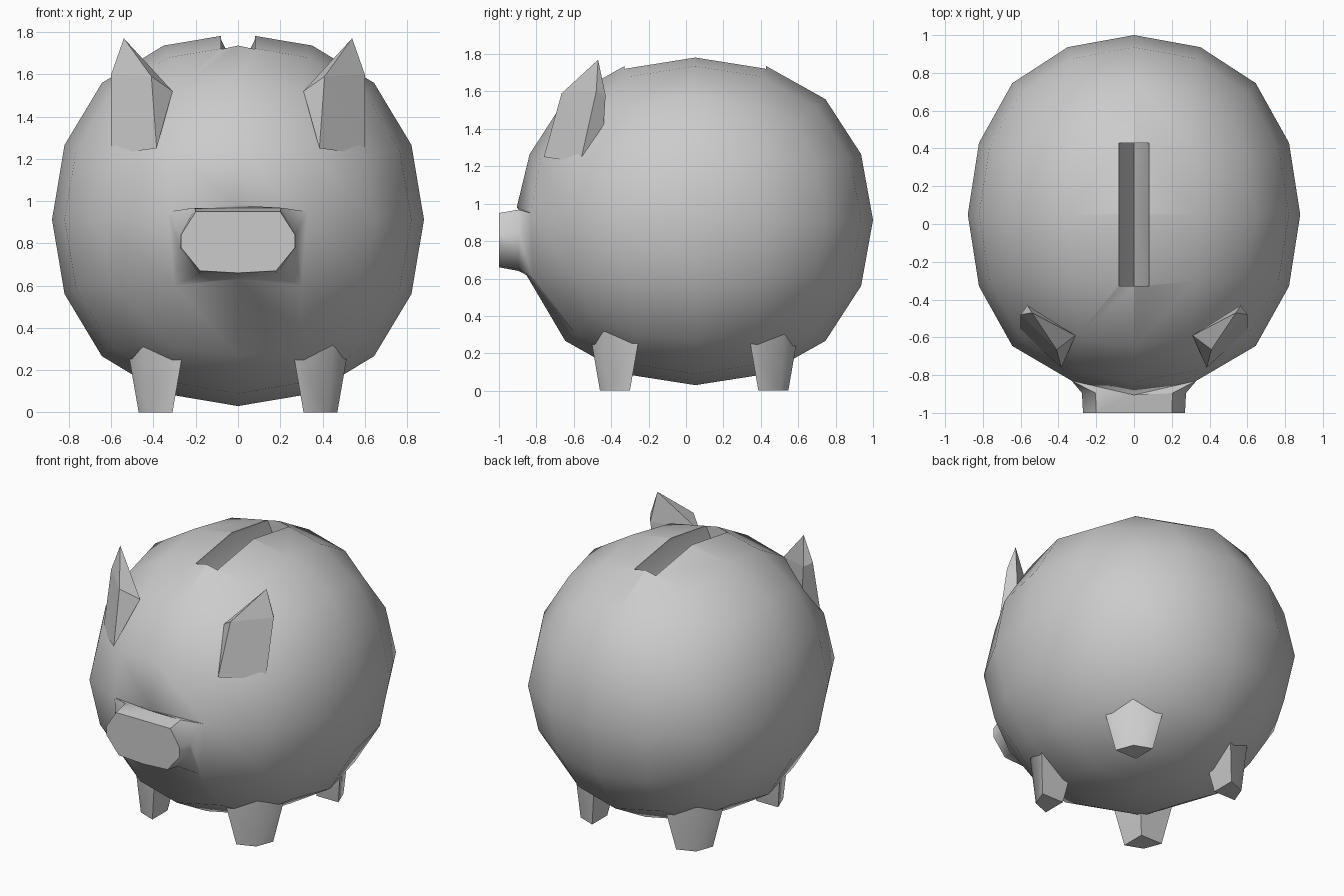
import bpy, bmesh, math

if "Cube" in bpy.data.objects:
    bpy.data.objects.remove(bpy.data.objects["Cube"])


def new_object(name, bm):
    bmesh.ops.recalc_face_normals(bm, faces=bm.faces[:])
    me = bpy.data.meshes.new(name)
    bm.to_mesh(me)
    bm.free()
    ob = bpy.data.objects.new(name, me)
    bpy.context.collection.objects.link(ob)
    return ob


def smooth(ob, degrees):
    bpy.ops.object.select_all(action='DESELECT')
    ob.select_set(True)
    bpy.context.view_layer.objects.active = ob
    bpy.ops.object.shade_smooth_by_angle(angle=math.radians(degrees))


def hull(name, points):
    bm = bmesh.new()
    for p in points:
        bm.verts.new(p)
    bmesh.ops.convex_hull(bm, input=bm.verts[:])
    loose = [v for v in bm.verts if not v.link_faces]
    bmesh.ops.delete(bm, geom=loose, context='VERTS')
    return new_object(name, bm)


def sign(x):
    return 0 if abs(x) < 0.05 else (1 if x > 0 else -1)


def loft(bm, a, b):
    for i in range(len(a)):
        j = (i + 1) % len(a)
        bm.faces.new(list(dict.fromkeys([a[i], a[j], b[j], b[i]])))


# Body: rounded cube
bpy.ops.mesh.primitive_cube_add(size=2)
body = bpy.context.object
body.name = "body"
sub = body.modifiers.new("round", 'SUBSURF')
sub.levels = 2
sub.use_limit_surface = False
bpy.ops.object.modifier_apply(modifier="round")

bm = bmesh.new()
bm.from_mesh(body.data)
extent = max(v.co.x for v in bm.verts)
for v in bm.verts:
    n = v.co / extent
    v.co = (n.x * 0.88, n.y * 0.95 + 0.05, n.z * 0.8825 + 0.9125)

# Snout: open two front faces, reshape the hole and draw it forward
front = []
for f in bm.faces:
    c = f.calc_center_median()
    if abs(c.x) < 0.3 and 0.6 < c.z < 0.9 and c.y < -0.7:
        front.append(f)
hole = {(sign(v.co.x), v.co.z > 0.75): v for f in front for v in f.verts}
bmesh.ops.delete(bm, geom=front, context='FACES')
for (s, upper), v in hole.items():
    if upper:
        v.co = (s * 0.33, -0.83, 0.95) if s else (0, -0.905, 0.98)
    else:
        v.co = (s * 0.30, -0.82, 0.60) if s else (0, -0.86, 0.63)

half = [(0, 0.66), (0.18, 0.67), (0.27, 0.78), (0.27, 0.84), (0.20, 0.95), (0, 0.95)]
outline = half + [(-x, z) for x, z in half[-2:0:-1]]
rings = [[hole[(sign(x), z > 0.8)] for x, z in outline]]
for y, gx, gz in ((-0.895, 1.02, 1.13), (-1.0, 1.0, 1.0)):
    rings.append([bm.verts.new((x * gx, y, 0.81 + (z - 0.81) * gz)) for x, z in outline])
for a, b in zip(rings, rings[1:]):
    loft(bm, a, b)
bm.faces.new(rings[-1])
bmesh.ops.recalc_face_normals(bm, faces=bm.faces[:])
bm.to_mesh(body.data)
bm.free()

# Coin slot: V-shaped groove following the back
bm = bmesh.new()
sections = []
for y, rim in ((-0.329, 1.735), (0.05, 1.785), (0.429, 1.735)):
    sections.append([bm.verts.new((x, y, rim + dz)) for x, dz in
                     ((-0.08, 0.15), (0.08, 0.15), (0.08, -0.02), (0, -0.19), (-0.08, -0.02))])
for a, b in zip(sections, sections[1:]):
    loft(bm, a, b)
bm.faces.new(sections[0])
bm.faces.new(sections[-1])
cutter = new_object("slot_cutter", bm)

bpy.context.view_layer.objects.active = body
cut = body.modifiers.new("slot", 'BOOLEAN')
cut.operation = 'DIFFERENCE'
cut.solver = 'EXACT'
cut.object = cutter
bpy.ops.object.modifier_apply(modifier="slot")
bpy.data.objects.remove(cutter)
smooth(body, 55)

# Ears: pointed plates growing from the head
ear = [(0.54, -0.47, 1.77), (0.41, -0.665, 1.59), (0.385, -0.76, 1.25),
       (0.60, -0.48, 1.60), (0.60, -0.565, 1.22), (0.565, -0.43, 1.58),
       (0.55, -0.44, 1.42), (0.31, -0.59, 1.52)]

# Legs: tapered posts, the outward corner flattened
corners = [(-1, -1), (1, -1), (0.45, 0.45), (-1, 1)]
for side, s in (("left", -1), ("right", 1)):
    hull(side + "_ear", [(s * x, y, z) for x, y, z in ear])
    for end, t, y in (("front", -1, -0.38), ("back", 1, 0.467)):
        leg = hull(f"{end}_{side}_leg", [(s * (0.39 + i * w), y + t * j * w, z)
                                         for w, z in ((0.08, 0), (0.132, 0.30), (0.132, 0.36))
                                         for i, j in corners])
        smooth(leg, 55)
